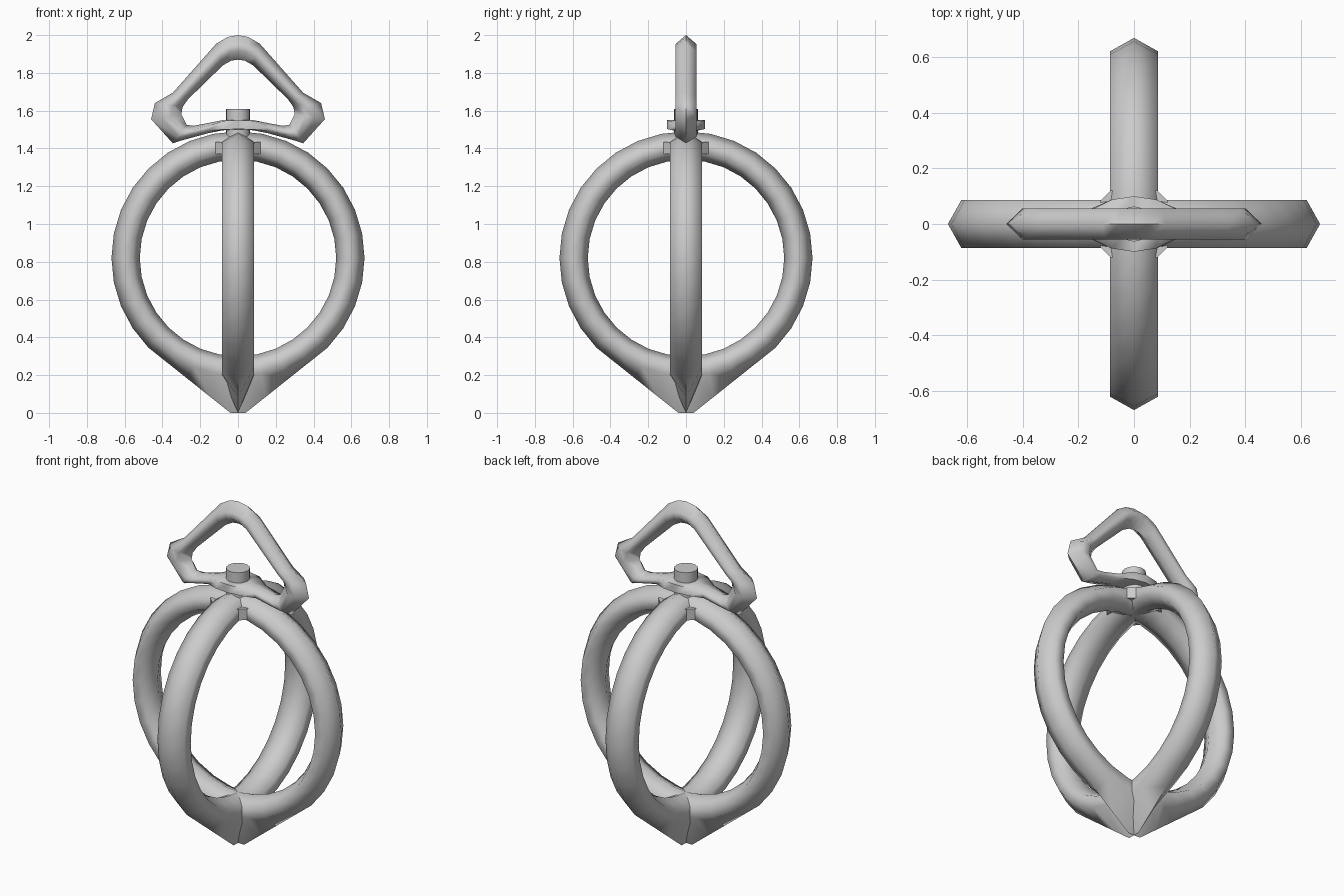
import bpy, bmesh, math
from mathutils import Matrix

if "Cube" in bpy.data.objects:
    bpy.data.objects.remove(bpy.data.objects["Cube"])


def finish(bm, name, angle):
    bmesh.ops.recalc_face_normals(bm, faces=bm.faces)
    mesh = bpy.data.meshes.new(name)
    bm.to_mesh(mesh)
    bm.free()
    ob = bpy.data.objects.new(name, mesh)
    bpy.context.collection.objects.link(ob)
    bpy.ops.object.select_all(action='DESELECT')
    ob.select_set(True)
    bpy.context.view_layer.objects.active = ob
    bpy.ops.object.shade_smooth_by_angle(angle=math.radians(angle))
    return ob


def closed_tube(name, sections, angle):
    """Bridge a closed chain of equal-sized cross-sections."""
    bm = bmesh.new()
    rows = [[bm.verts.new(p) for p in s] for s in sections]
    n = len(rows[0])
    for i, a in enumerate(rows):
        b = rows[(i + 1) % len(rows)]
        for j in range(n):
            k = (j + 1) % n
            bm.faces.new((a[j], a[k], b[k], b[j]))
    return finish(bm, name, angle)


# Cage ring: six-sided section whose outer ridge is drawn down to a tip
CZ, HALF = 0.82, 0.086


def ring_section(a):
    c, s = math.cos(a), math.sin(a)
    outer = 0.67
    if s < -0.7:
        outer = min(0.852 / (-s + 0.7955 * abs(c)), CZ / -s)
    profile = [(outer, 0), (0.622, HALF), (0.56, HALF),
               (0.52, 0), (0.56, -HALF), (0.622, -HALF)]
    return [(r * c, y, CZ + r * s) for r, y in profile]


tip = math.atan2(0.04, CZ)
angles = [math.tau * i / 32 for i in range(32)]
angles += [1.5 * math.pi - tip, 1.5 * math.pi + tip]
sections = [ring_section(a) for a in sorted(angles)]
closed_tube("cage_ring_side", sections, 80)
front_ring = closed_tube("cage_ring_front", sections, 80)
front_ring.data.transform(Matrix.Rotation(math.pi / 2, 4, 'Z'))


# Gusset filling the corners where the rings cross
def prism(name, outline, z0, z1, angle):
    bm = bmesh.new()
    face = bm.faces.new([bm.verts.new((x, y, z0)) for x, y in outline])
    top = bmesh.ops.extrude_face_region(bm, geom=[face])["geom"]
    bmesh.ops.translate(bm, vec=(0, 0, z1 - z0),
                        verts=[v for v in top if isinstance(v, bmesh.types.BMVert)])
    return finish(bm, name, angle)


A, B = 0.12, 0.085
prism("crossing_gusset", [(A, -B), (A, B), (B, A), (-B, A),
                          (-A, B), (-A, -B), (-B, -A), (B, -A)], 1.37, 1.435, 30)

# Swivel pin
prism("swivel_pin", [(0.063 * math.cos(math.tau * i / 20), 0.063 * math.sin(math.tau * i / 20))
                     for i in range(20)], 1.42, 1.61, 30)

# Triangular handle: outer x, outer z, inner x, inner z, half width, corner inset
half_handle = [
    (0, 2.0, 0, 1.87, 0.055, 0.36),
    (0.055, 1.99, 0.035, 1.865, 0.055, 0.36),
    (0.115, 1.955, 0.08, 1.84, 0.055, 0.36),
    (0.345, 1.695, 0.265, 1.66, 0.055, 0.36),
    (0.44, 1.64, 0.293, 1.62, 0.055, 0.36),
    (0.46, 1.555, 0.30, 1.58, 0.055, 0.36),
    (0.345, 1.427, 0.272, 1.525, 0.055, 0.36),
    (0.30, 1.442, 0.235, 1.52, 0.055, 0.33),
    (0.16, 1.48, 0.14, 1.538, 0.055, 0.25),
    (0.08, 1.496, 0.08, 1.55, 0.088, 0.08),
    (0, 1.50, 0, 1.553, 0.10, 0.05),
]
loop = half_handle + [(-p[0], p[1], -p[2], *p[3:]) for p in half_handle[-2:0:-1]]


def handle_section(ox, oz, ix, iz, w, t):
    spots = [(0, 0), (t, w), (1 - t, w), (1, 0), (1 - t, -w), (t, -w)]
    return [(ox + (ix - ox) * f, y, oz + (iz - oz) * f) for f, y in spots]


closed_tube("handle", [handle_section(*p) for p in loop], 75)
